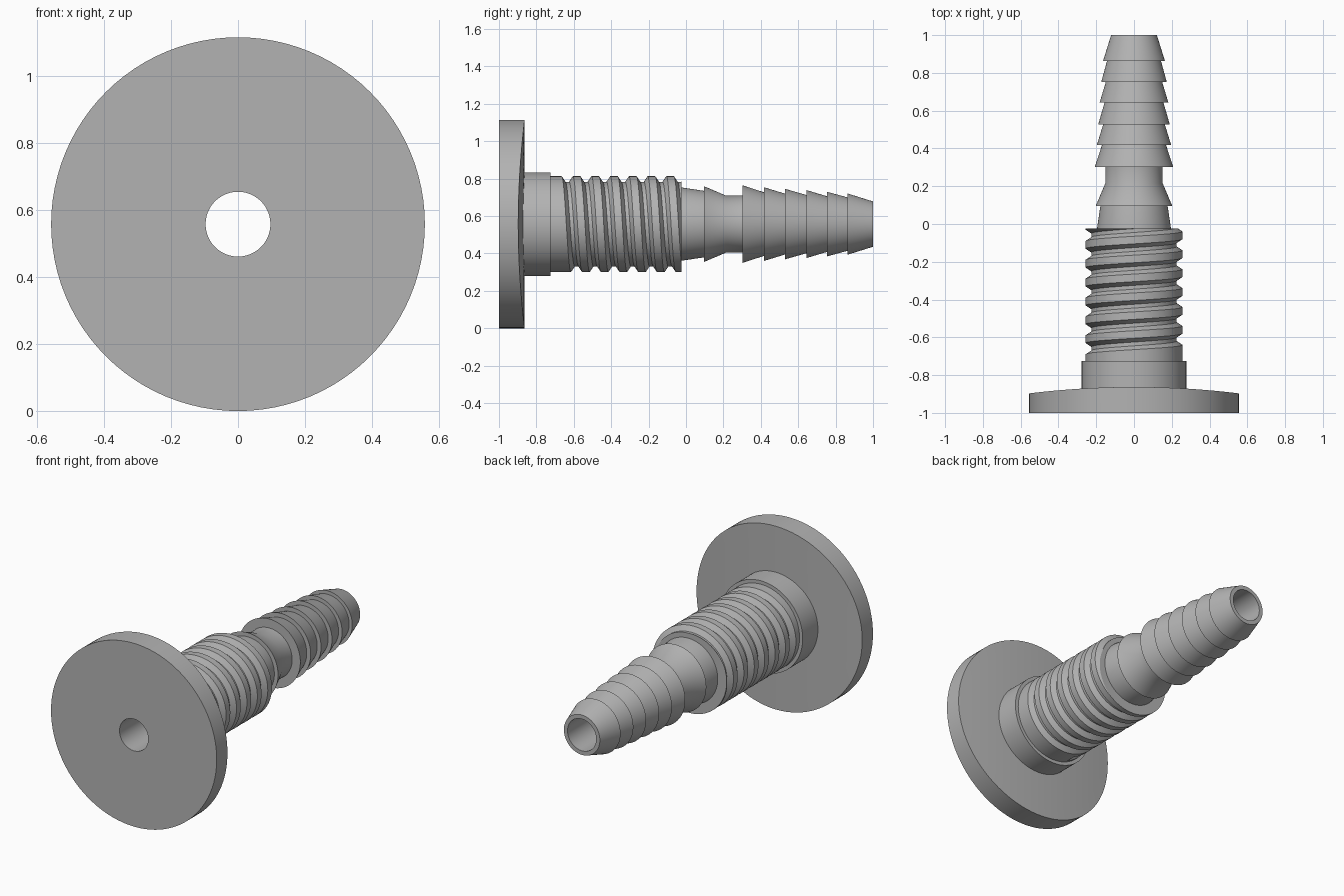
import bpy, bmesh, math

if "Cube" in bpy.data.objects:
    bpy.data.objects.remove(bpy.data.objects["Cube"])

AXIS_Z = 0.557
BORE = 0.0965
SEGMENTS = 96

grey = bpy.data.materials.new("mid grey")
grey.use_nodes = True
COLOUR = (0.45, 0.45, 0.45, 1)
grey.diffuse_color = COLOUR
grey.node_tree.nodes["Principled BSDF"].inputs["Base Color"].default_value = COLOUR


def revolve(name, rows, point):
    """Closed ring surface; point(row, angle) gives (y, radius)."""
    bm = bmesh.new()
    grid = []
    for j in range(SEGMENTS + 1):
        a = math.tau * j / SEGMENTS
        column = []
        for row in rows:
            y, r = point(row, a)
            column.append(bm.verts.new((r * math.cos(a), y, AXIS_Z + r * math.sin(a))))
        grid.append(column)
    for left, right in zip(grid, grid[1:]):
        for i in range(len(rows)):
            k = (i + 1) % len(rows)
            bm.faces.new((left[i], left[k], right[k], right[i]))
    bmesh.ops.remove_doubles(bm, verts=bm.verts, dist=1e-5)
    bmesh.ops.recalc_face_normals(bm, faces=bm.faces)
    mesh = bpy.data.meshes.new(name)
    bm.to_mesh(mesh)
    bm.free()
    mesh.materials.append(grey)
    obj = bpy.data.objects.new(name, mesh)
    bpy.context.collection.objects.link(obj)
    bpy.ops.object.select_all(action='DESELECT')
    obj.select_set(True)
    bpy.context.view_layer.objects.active = obj
    bpy.ops.object.shade_smooth_by_angle(angle=math.radians(25))
    return obj


def plain(row, a):
    return row


# Flange: flat front, back bowed across its width
def flange_point(row, a):
    y, r = row
    if y is None:
        y = -0.863 - 0.034 * (r * math.cos(a) / 0.557) ** 2
    return y, r


back_rings = [(None, 0.557 - (0.557 - BORE) * i / 8) for i in range(9)]
revolve("flange", [(-1, BORE), (-1, 0.557)] + back_rings, flange_point)

# Plain collar behind the flange
revolve("collar", [(-0.88, BORE), (-0.88, 0.277), (-0.725, 0.277), (-0.725, BORE)], plain)

# Thread: helical groove cut in a cylinder
PITCH, CREST, ROOT = 0.1, 0.256, 0.226
Y_LOW, Y_HIGH = -0.725, -0.025


def thread_point(row, a):
    kind, value = row
    if kind == "inner":
        return value, 0.15
    start = -0.61 - PITCH * a / math.tau
    y = value if kind == "end" else start + value
    y = min(max(y, Y_LOW), Y_HIGH)
    centre = start + PITCH * round((y - start) / PITCH)
    if centre < -0.678:
        return y, CREST
    slope = min(max((abs(y - centre) - 0.01) / 0.02, 0), 1)
    return y, ROOT + (CREST - ROOT) * slope


helix_rows = [("helix", PITCH * turn + offset)
              for turn in range(-1, 9) for offset in (-0.03, -0.01, 0.01, 0.03)]
revolve("thread", [("inner", Y_LOW), ("end", Y_LOW)] + helix_rows
        + [("end", Y_HIGH), ("inner", Y_HIGH)], thread_point)

# Barbed hose stem with the through bore
barbs = [(0.303, 0.207, 0.170), (0.417, 0.197, 0.163), (0.528, 0.189, 0.156),
         (0.643, 0.182, 0.149), (0.753, 0.173, 0.143), (0.863, 0.164, 0.121)]
ends = [b[0] for b in barbs[1:]] + [1.0]
stem = [(-0.9, BORE), (-0.9, 0.196), (-0.025, 0.196), (0.095, 0.178),
        (0.095, 0.203), (0.215, 0.152), (0.303, 0.152)]
for (y, big, small), end in zip(barbs, ends):
    stem += [(y, big), (end, small)]
stem.append((1.0, BORE))
revolve("barbed_stem", stem, plain)
